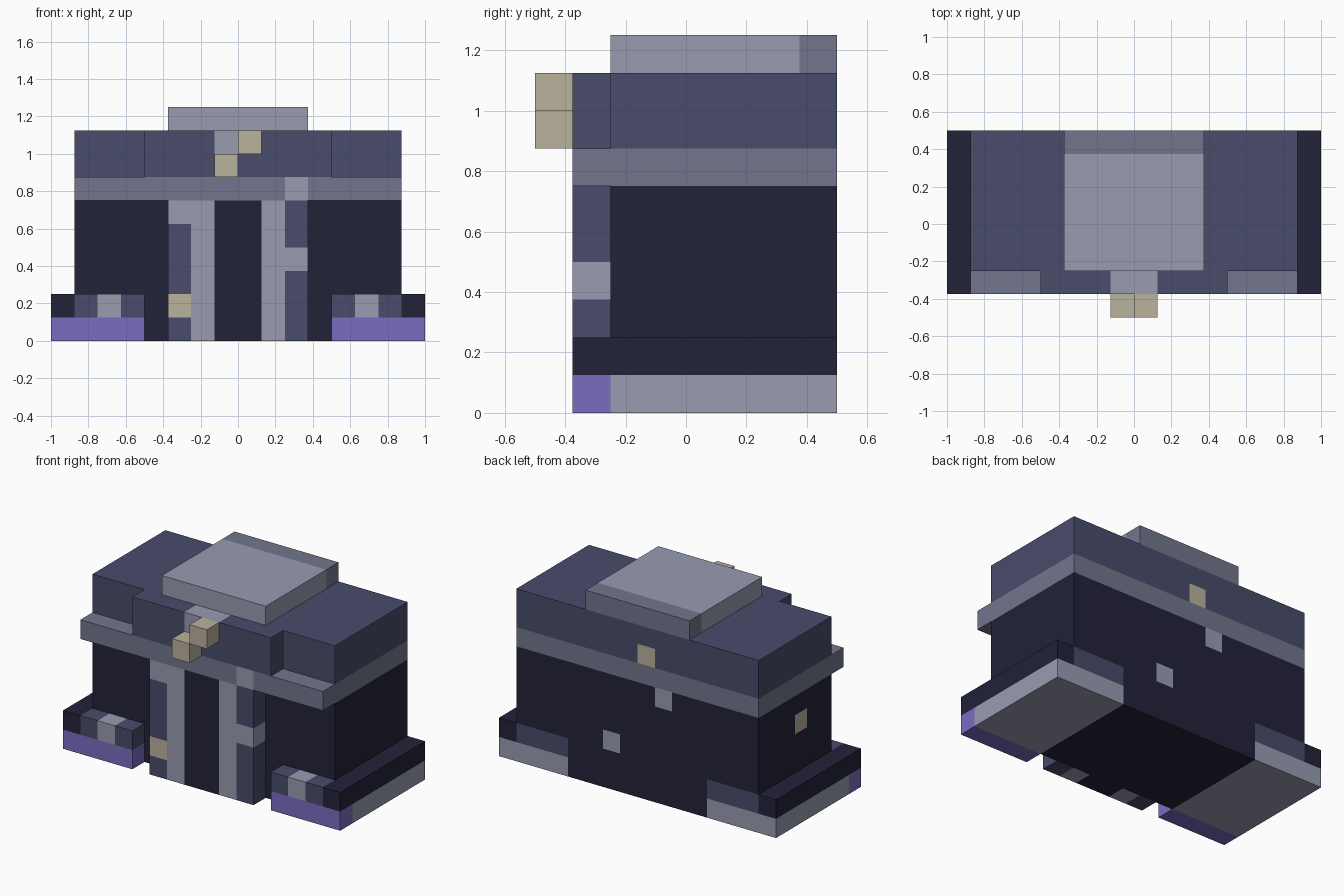
import bpy
import bmesh
from mathutils import Vector

if "Cube" in bpy.data.objects:
    bpy.data.objects.remove(bpy.data.objects["Cube"], do_unlink=True)


def linear(v):
    v /= 255
    return v / 12.92 if v <= 0.04045 else ((v + 0.055) / 1.055) ** 2.4


def material(name, rgb):
    mat = bpy.data.materials.new(name)
    mat.use_nodes = True
    colour = (*[linear(c) for c in rgb], 1.0)
    mat.diffuse_color = colour
    mat.node_tree.nodes["Principled BSDF"].inputs["Base Color"].default_value = colour
    return mat


COLOURS = {
    "navy": material("dark navy", (34, 34, 58)),
    "slate": material("slate blue", (72, 76, 106)),
    "mid": material("mid grey", (113, 118, 140)),
    "light": material("light grey", (152, 156, 176)),
    "tan": material("tan", (186, 178, 158)),
    "purple": material("purple", (122, 108, 192)),
}
U = 0.125   # all sizes below are counted in blocks of this size


def block(name, x, y, z, base, paint=(), mirror=False):
    """Box between block coordinates; each paint entry recolours the faces
    lying inside its own (x, y, z) ranges, later entries winning."""
    def span(box):
        bx, by, bz = box
        return ((-bx[1], -bx[0]) if mirror else bx, by, bz)

    ranges = span((x, y, z))
    patches = [(span(p[:3]), p[3]) for p in paint]
    bm = bmesh.new()
    bmesh.ops.create_cube(bm, size=1)
    for v in bm.verts:
        v.co = Vector([r[0] if c < 0 else r[1] for c, r in zip(v.co, ranges)])

    # cut the faces along the borders of every painted patch
    for axis in range(3):
        cuts = {c for box, _ in patches for c in box[axis]}
        for c in sorted(cuts):
            if ranges[axis][0] < c < ranges[axis][1]:
                point, normal = Vector((0, 0, 0)), Vector((0, 0, 0))
                point[axis], normal[axis] = c, 1
                bmesh.ops.bisect_plane(
                    bm, geom=bm.verts[:] + bm.edges[:] + bm.faces[:],
                    plane_co=point, plane_no=normal)

    names = list(dict.fromkeys([base] + [c for _, c in patches]))
    for f in bm.faces:
        mid = f.calc_center_median()
        for box, colour in patches:
            if all(lo - 1e-4 <= m <= hi + 1e-4 for m, (lo, hi) in zip(mid, box)):
                f.material_index = names.index(colour)
    bmesh.ops.recalc_face_normals(bm, faces=bm.faces[:])
    bmesh.ops.scale(bm, vec=(U, U, U), verts=bm.verts[:])

    mesh = bpy.data.meshes.new(name)
    bm.to_mesh(mesh)
    bm.free()
    for n in names:
        mesh.materials.append(COLOURS[n])
    obj = bpy.data.objects.new(name, mesh)
    bpy.context.collection.objects.link(obj)
    return obj


# Main body: narrow foot between the side steps, wide walls above
block("body_foot", (-4, 4), (-2, 4), (0, 2), "navy")
block("body_walls", (-7, 7), (-2, 4), (2, 6), "navy", [
    ((1, 2), (3.5, 4), (2, 3), "light"),        # back windows
    ((-2, -1), (3.5, 4), (5, 6), "light"),
    ((-7, -6.5), (0, 1), (4, 5), "tan"),        # side window
])

# Side steps
for side, mirror in (("left", False), ("right", True)):
    block(side + "_step", (4, 8), (-3, 4), (0, 2), "navy", [
        ((4, 8), (-2, 4), (0, 1), "light"),
        ((4, 8), (-3, -2), (0, 1), "purple"),
        ((4, 7), (-3, -2), (1, 2), "slate"),
        ((5, 6), (-3, -2), (1, 2), "light"),
        ((4, 7), (3, 4), (1, 2), "slate"),
    ], mirror)

# Front entrance with two pale jambs
block("entrance", (-3, 3), (-3, -2), (0, 6), "slate", [
    ((-1, 1), (-3, -2), (0, 6), "navy"),
    ((-2, -1), (-3, -2), (0, 6), "light"),
    ((1, 2), (-3, -2), (0, 6), "light"),
    ((-3, -2), (-3, -2), (5, 6), "light"),
    ((-3, -2), (-3, -2), (1, 2), "tan"),
    ((2, 3), (-3, -2), (3, 4), "light"),
])

# Overhanging band
block("band", (-7, 7), (-3, 4), (6, 7), "mid", [
    ((2, 3), (-3, -2.5), (6, 7), "light"),
])

# Upper storey and its front bay
block("upper_storey", (-7, 7), (-2, 4), (7, 9), "slate", [
    ((-1, 0), (3.5, 4), (7, 8), "tan"),
])
block("front_bay", (-4, 4), (-3, -2), (7, 9), "slate", [
    ((-1, 1), (-3, -2), (8, 9), "light"),
])

# Two small blocks fixed to the bay
block("upper_knob", (0, 1), (-4, -3), (8, 9), "tan")
block("lower_knob", (-1, 0), (-4, -3), (7, 8), "tan")

# Roof slab with a darker rear strip
block("roof_slab", (-3, 3), (-2, 4), (9, 10), "light", [
    ((-3, 3), (3, 4), (9, 10), "mid"),
])
